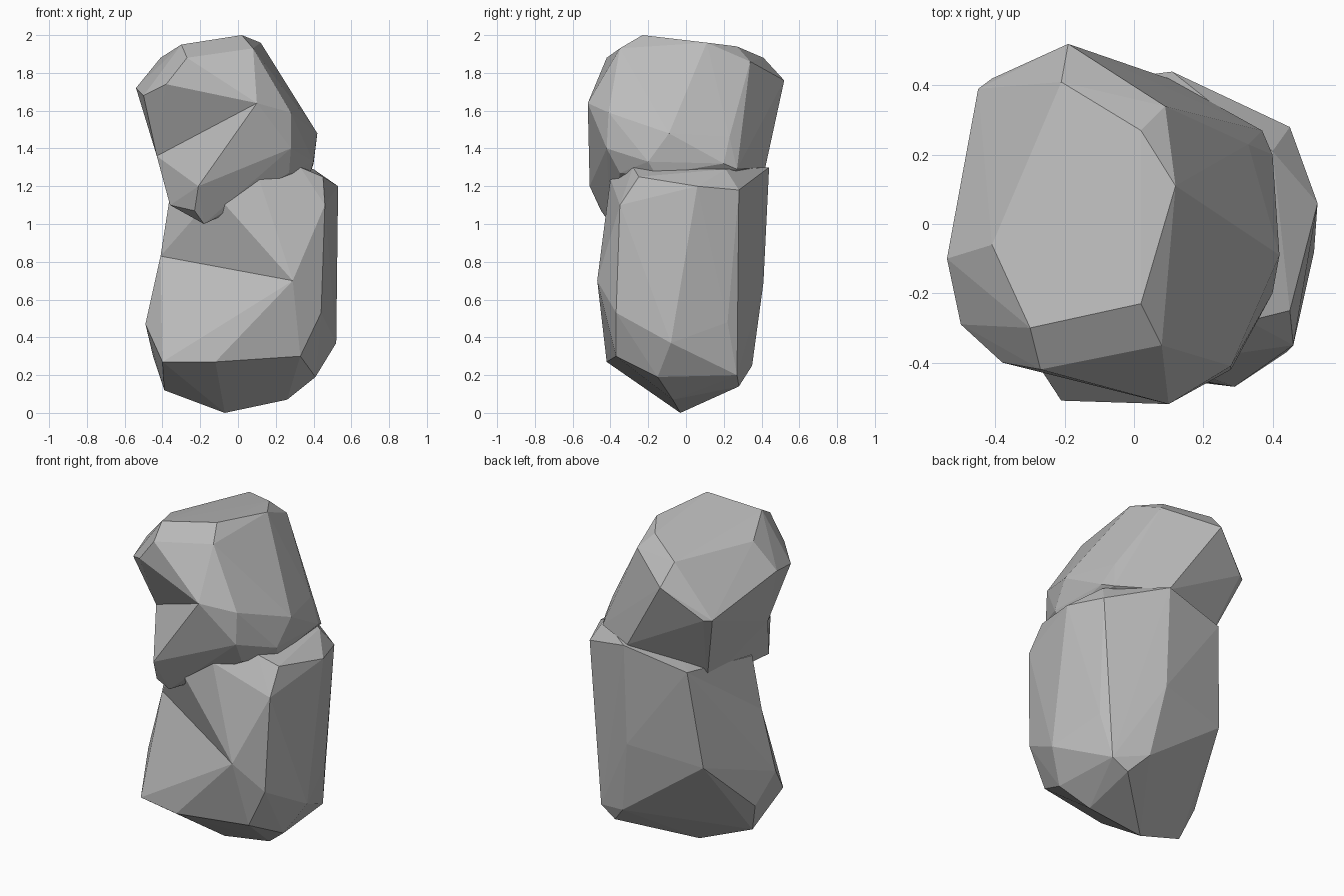
import bpy
import bmesh
from mathutils import Vector

# Remove the default object when the scene has it
default_cube = bpy.data.objects.get("Cube")
if default_cube is not None:
    bpy.data.objects.remove(default_cube, do_unlink=True)


def make_material(name, colour):
    """Flat single-colour material for viewport and render."""
    material = bpy.data.materials.new(name)
    material.use_nodes = True
    material.diffuse_color = colour
    shader = next(node for node in material.node_tree.nodes
                  if node.type == "BSDF_PRINCIPLED")
    shader.inputs["Base Color"].default_value = colour
    shader.inputs["Roughness"].default_value = 1
    return material


def make_boulder(name, corners, material):
    """Faceted boulder: the convex skin stretched over a few chipped corners."""
    bm = bmesh.new()
    for corner in corners:
        bm.verts.new(Vector(corner))
    hull = bmesh.ops.convex_hull(bm, input=bm.verts, use_existing_faces=False)
    unused = [item for item in hull["geom_interior"] + hull["geom_unused"]
              if isinstance(item, bmesh.types.BMVert)]
    bmesh.ops.delete(bm, geom=list(set(unused)), context="VERTS")
    bmesh.ops.recalc_face_normals(bm, faces=bm.faces)
    for face in bm.faces:
        face.smooth = False
    mesh = bpy.data.meshes.new(name)
    bm.to_mesh(mesh)
    bm.free()
    mesh.materials.append(material)
    boulder = bpy.data.objects.new(name, mesh)
    bpy.context.scene.collection.objects.link(boulder)
    return boulder


stone = make_material("stone grey", (.5, .5, .5, 1))

# Lower boulder: chipped underside
lower_base = [
    (-.07, -.03, 0), (.26, -.07, .07), (-.39, -.08, .12), (.41, -.15, .19),
    (.38, .27, .2), (.28, .28, .14), (.18, .35, .25), (-.45, -.02, .3),
    (-.4, -.36, .27), (-.12, -.42, .27), (.33, -.37, .3), (-.49, -.16, .47),
]
# Lower boulder: flanks shared by the base and the shoulder
lower_flanks = [
    (.52, -.08, .37), (.44, -.37, .53), (.29, -.47, .7), (.43, .22, .48),
    (-.34, .32, .63), (.11, .41, .69), (-.41, -.14, .83), (.46, -.35, 1.1),
    (.53, .06, 1.2), (.45, .28, 1.18), (.11, .44, 1.3), (-.28, .39, 1.22),
]
# Lower boulder: shoulder overhanging the front dent
lower_crown = [
    (.45, -.25, 1.25), (.33, -.28, 1.3), (.11, -.4, 1.24), (-.12, -.4, 1.16),
    (-.36, -.12, 1.15), (.4, .21, 1.29),
]

# Upper boulder: cap and sides
upper_cap = [
    (.02, -.23, 2), (.12, .11, 1.96), (-.3, -.3, 1.95), (-.41, -.06, 1.88),
    (-.27, -.42, 1.88), (.08, -.35, 1.93), (-.21, .41, 1.88),
    (.02, .27, 1.94), (.09, .34, 1.86), (-.19, .52, 1.76),
    (-.38, -.4, 1.74), (-.5, -.29, 1.68), (-.54, -.1, 1.72),
    (-.45, .39, 1.58), (-.41, .42, 1.58),
]
# Upper boulder: waist shared by the cap and the jutting chin
upper_waist = [
    (.1, -.52, 1.64), (.28, -.42, 1.4), (.28, -.41, 1.59), (.42, -.09, 1.48),
    (.33, .23, 1.46), (.4, .2, 1.32), (.37, .27, 1.29), (-.43, -.17, 1.36),
    (.1, .42, 1.3), (-.28, .2, 1.08), (.38, -.16, 1.26),
]
# Upper boulder: chin overhanging the lower boulder
upper_chin = [
    (-.21, -.51, 1.2), (-.36, -.28, 1.1), (-.23, -.45, 1.07),
    (-.18, -.4, 1), (.4, -.2, 1.33), (.27, -.35, 1.27),
]

parts = {
    "lower_boulder_body": lower_base + lower_flanks,
    "lower_boulder_shoulder": lower_flanks + lower_crown,
    "upper_boulder_cap": upper_cap + upper_waist,
    "upper_boulder_chin": upper_waist + upper_chin,
}
for part_name, part_corners in parts.items():
    make_boulder(part_name, part_corners, stone)
